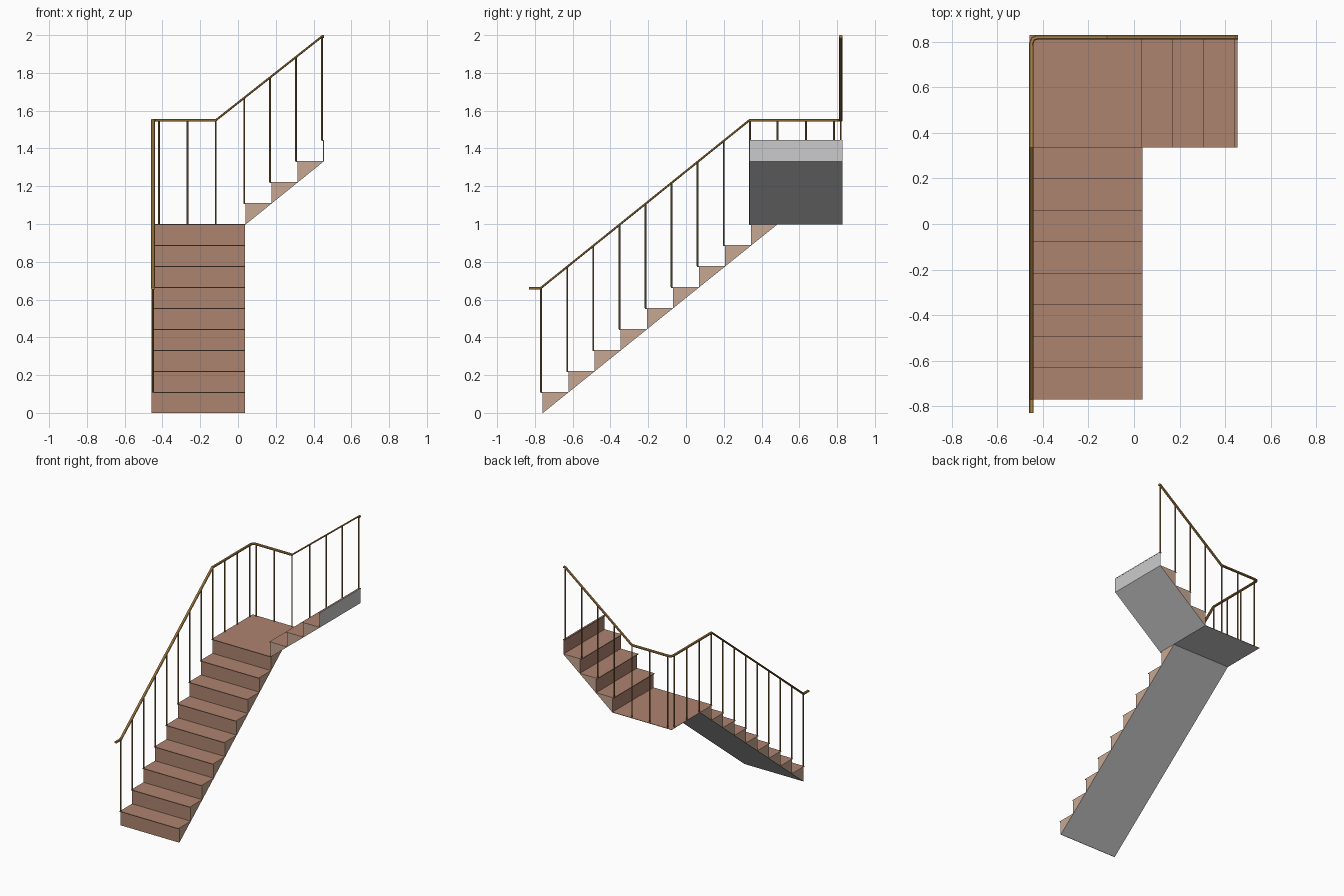
import bpy, bmesh
from mathutils import Vector

if "Cube" in bpy.data.objects:
    bpy.data.objects.remove(bpy.data.objects["Cube"])

RISE, NOSE = 1 / 9, 0.01
L, R, FRONT, BACK = -0.458, 0.037, 0.335, 0.829


def material(name, rgb):
    m = bpy.data.materials.new(name)
    m.diffuse_color = (*rgb, 1)
    m.use_nodes = True
    m.node_tree.nodes["Principled BSDF"].inputs["Base Color"].default_value = m.diffuse_color
    return m


TREAD = material("tread_wood", (0.42, 0.23, 0.16))
SIDE = material("side_wood", (0.57, 0.39, 0.29))
RAIL = material("rail_wood", (0.43, 0.23, 0.06))
BAR = material("baluster_wood", (0.27, 0.16, 0.05))


def finish(name, bm, mats):
    bmesh.ops.recalc_face_normals(bm, faces=bm.faces[:])
    me = bpy.data.meshes.new(name)
    bm.to_mesh(me)
    bm.free()
    for m in mats:
        me.materials.append(m)
    ob = bpy.data.objects.new(name, me)
    bpy.context.collection.objects.link(ob)
    return ob


def prism(name, profile, under, place, a, b):
    """Extrude a (run, height) profile; the last `under` faces stay grey."""
    bm = bmesh.new()
    rows = [[bm.verts.new(place(s, z, w)) for s, z in profile] for w in (a, b)]
    n = len(profile)
    for row in rows:
        bm.faces.new(row).material_index = 1
    for i in range(n):
        j = (i + 1) % n
        f = bm.faces.new((rows[0][i], rows[0][j], rows[1][j], rows[1][i]))
        f.material_index = 2 if i >= n - under else 0
    return finish(name, bm, (TREAD, SIDE, None))


def steps(count, run):
    pts = []
    for i in range(count):
        s, z = i * run, (i + 1) * RISE
        pts += [(s + NOSE, z - RISE), (s + NOSE, z - 0.005),
                (s, z - 0.005), (s, z)]
    return pts


# Lower flight: nine risers, the soffit runs through the inner corners
run = 0.1381
low = steps(9, run) + [(9 * run + NOSE, 1.0), (9 * run + NOSE, 0.997),
                       (NOSE + 0.003, 0)]
prism("lower_flight", low, 3,
      lambda s, z, w: (w, -0.77 + s, z), L, R)

# Thin landing continuing the top tread
land_y = -0.77 + 9 * run + NOSE
prism("landing", [(land_y, 1.0), (BACK, 1.0), (BACK, 0.997), (land_y, 0.997)], 2,
      lambda s, z, w: (w, s, z), L, R + 0.003)

# Upper flight: three steps and a free last riser
run2 = 0.137
up = steps(4, run2) + [(0.425, 4 * RISE), (0.425, 4 * RISE - 0.005),
                       (3 * run2 + NOSE + 0.003, 4 * RISE - 0.005),
                       (3 * run2 + NOSE + 0.003, 3 * RISE - 0.002),
                       (NOSE, -0.003)]
prism("upper_flight", up, 5,
      lambda s, z, w: (0.03 + s, w, 1.0 + z), FRONT, BACK)

# Handrail swept along the path with upright cross-sections
X, Y, TOP = -0.45, 0.819, 1.549
path = [Vector(p) for p in (
    (X, -0.83, 0.66), (X, -0.77, 0.66), (X, FRONT, TOP), (X, Y - 0.025, TOP),
    (X + 0.007, Y - 0.007, TOP), (X + 0.025, Y, TOP), (-0.118, Y, TOP),
    (0.445, Y, 1.993), (0.456, Y, 1.993))]
section = [(-.01, -.003), (-.006, -.007), (.006, -.007), (.01, -.003),
           (.01, .003), (.006, .007), (-.006, .007), (-.01, .003)]
bm = bmesh.new()
rings = []
for i, p in enumerate(path):
    d0 = path[max(i, 1)] - path[max(i, 1) - 1]
    k = min(i, len(path) - 2)
    d1 = path[k + 1] - path[k]
    d0.z = d1.z = 0
    d = (d0.normalized() + d1.normalized()).normalized()
    side = Vector((-d.y, d.x, 0))
    rings.append([bm.verts.new(p + side * u + Vector((0, 0, v))) for u, v in section])
for a, b in zip(rings, rings[1:]):
    for i in range(8):
        j = (i + 1) % 8
        bm.faces.new((a[i], a[j], b[j], b[i]))
bm.faces.new(rings[0])
bm.faces.new(rings[-1])
finish("handrail", bm, (RAIL,))


def lerp(t, t0, z0, t1, z1):
    return z0 + (z1 - z0) * (t - t0) / (t1 - t0)


# Balusters: x, y, foot height, head height
bars = []
for i in range(9):
    y = -0.767 + i * run
    bars.append((X, y, (i + 1) * RISE, lerp(y, -0.77, 0.66, FRONT, TOP)))
bars += [(X, y, 1.0, TOP) for y in (0.485, 0.635, 0.783)]
bars += [(x, Y, 1.0, TOP) for x in (-0.418, -0.268, -0.118)]
for i in range(4):
    x = 0.033 + i * run2
    bars.append((x, Y, 1 + (i + 1) * RISE, lerp(x, -0.118, TOP, 0.445, 1.993)))

bm = bmesh.new()
for x, y, z0, z1 in bars:
    made = bmesh.ops.create_cone(bm, cap_ends=True, segments=8, radius1=0.005,
                                 radius2=0.005, depth=z1 - z0)
    bmesh.ops.translate(bm, verts=made["verts"], vec=(x, y, (z0 + z1) / 2))
finish("balusters", bm, (BAR,))
